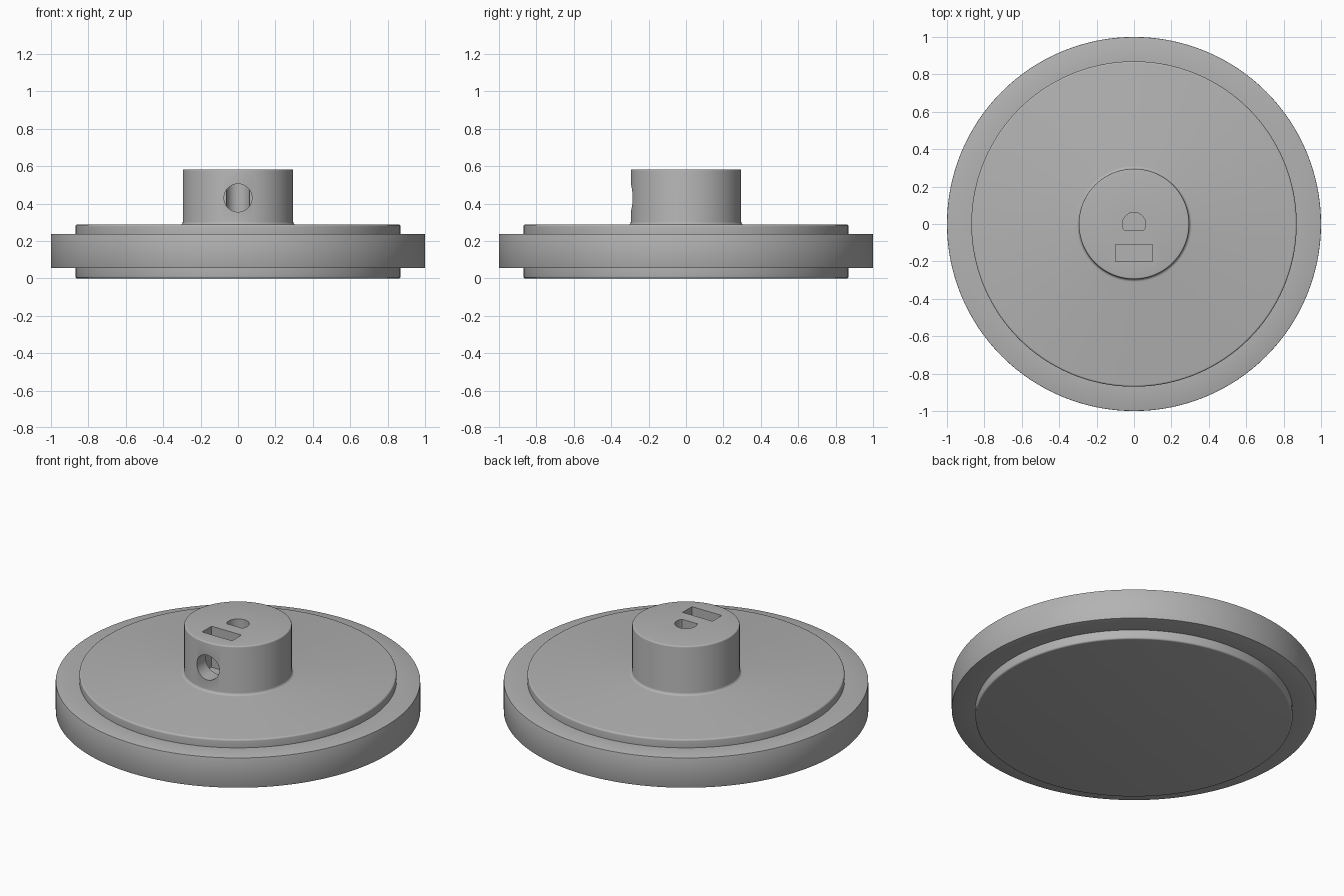
import bpy
import bmesh
import math
from mathutils import Matrix, Vector

cube = bpy.data.objects.get("Cube")
if cube:
    bpy.data.objects.remove(cube, do_unlink=True)

grey = bpy.data.materials.new("plain_grey")
grey.use_nodes = True
colour = (0.45, 0.45, 0.45, 1)
grey.diffuse_color = colour
grey.node_tree.nodes["Principled BSDF"].inputs["Base Color"].default_value = colour


def finish(name, bm):
    bmesh.ops.recalc_face_normals(bm, faces=bm.faces)
    mesh = bpy.data.meshes.new(name)
    bm.to_mesh(mesh)
    bm.free()
    mesh.materials.append(grey)
    obj = bpy.data.objects.new(name, mesh)
    bpy.context.collection.objects.link(obj)
    return obj


def corner(r, z, radius, start, end, steps=4):
    """Arc of profile points around (r, z), angles in degrees."""
    angles = [math.radians(start + (end - start) * i / steps) for i in range(steps + 1)]
    return [(r + radius * math.cos(a), z + radius * math.sin(a)) for a in angles]


def lathe(name, profile, segments=128):
    bm = bmesh.new()
    verts = [bm.verts.new((r, 0, z)) for r, z in profile]
    edges = [bm.edges.new(pair) for pair in zip(verts, verts[1:])]
    bmesh.ops.spin(bm, geom=verts + edges, axis=(0, 0, 1), cent=(0, 0, 0),
                   angle=math.tau, steps=segments, use_merge=True)
    bmesh.ops.remove_doubles(bm, verts=bm.verts, dist=0.0002)
    return finish(name, bm)


def prism(name, outline, bottom, top):
    bm = bmesh.new()
    face = bm.faces.new([bm.verts.new((x, y, bottom)) for x, y in outline])
    ext = bmesh.ops.extrude_face_region(bm, geom=[face])["geom"]
    moved = [v for v in ext if isinstance(v, bmesh.types.BMVert)]
    bmesh.ops.translate(bm, verts=moved, vec=Vector((0, 0, top - bottom)))
    return finish(name, bm)


# Wheel body: lower step, wide rim, upper step and hub with soft edges
profile = [(0, 0)]
profile += corner(0.86, 0.01, 0.01, -90, 0)
profile += [(0.87, 0.055)]
profile += corner(0.997, 0.058, 0.003, -90, 0, 2)
profile += corner(0.997, 0.234, 0.003, 0, 90, 2)
profile += [(0.87, 0.237)]
profile += corner(0.86, 0.277, 0.01, 0, 90)
profile += corner(0.31, 0.302, 0.015, 270, 180)
profile += corner(0.287, 0.575, 0.008, 0, 90)
profile += [(0, 0.583)]
wheel = lathe("wheel_with_hub", profile)

# Cutters: D-shaped shaft bore, nut slot and front screw hole
flat = math.asin(-0.035 / 0.062)
sweep = math.pi - 2 * flat
d_shape = [(0.062 * math.cos(flat + sweep * i / 36), 0.062 * math.sin(flat + sweep * i / 36))
           for i in range(37)]
bore = prism("shaft_bore_cutter", d_shape, 0.29, 0.7)
slot = prism("nut_slot_cutter",
             [(-0.1, -0.2), (0.1, -0.2), (0.1, -0.11), (-0.1, -0.11)], 0.335, 0.7)
bm = bmesh.new()
bmesh.ops.create_cone(bm, cap_ends=True, segments=48, radius1=0.075, radius2=0.075, depth=0.4,
                      matrix=Matrix.Translation((0, -0.2, 0.43)) @ Matrix.Rotation(math.pi / 2, 4, "X"))
screw = finish("screw_hole_cutter", bm)

bpy.context.view_layer.objects.active = wheel
for cutter in (bore, slot, screw):
    cutter.hide_render = True
    cut = wheel.modifiers.new(cutter.name, "BOOLEAN")
    cut.operation = "DIFFERENCE"
    cut.solver = "EXACT"
    cut.object = cutter
    bpy.ops.object.modifier_apply(modifier=cut.name)
    bpy.data.objects.remove(cutter, do_unlink=True)

# Smooth round walls, crisp edges
bpy.ops.object.select_all(action="DESELECT")
wheel.select_set(True)
bpy.ops.object.shade_smooth_by_angle(angle=math.radians(30))
